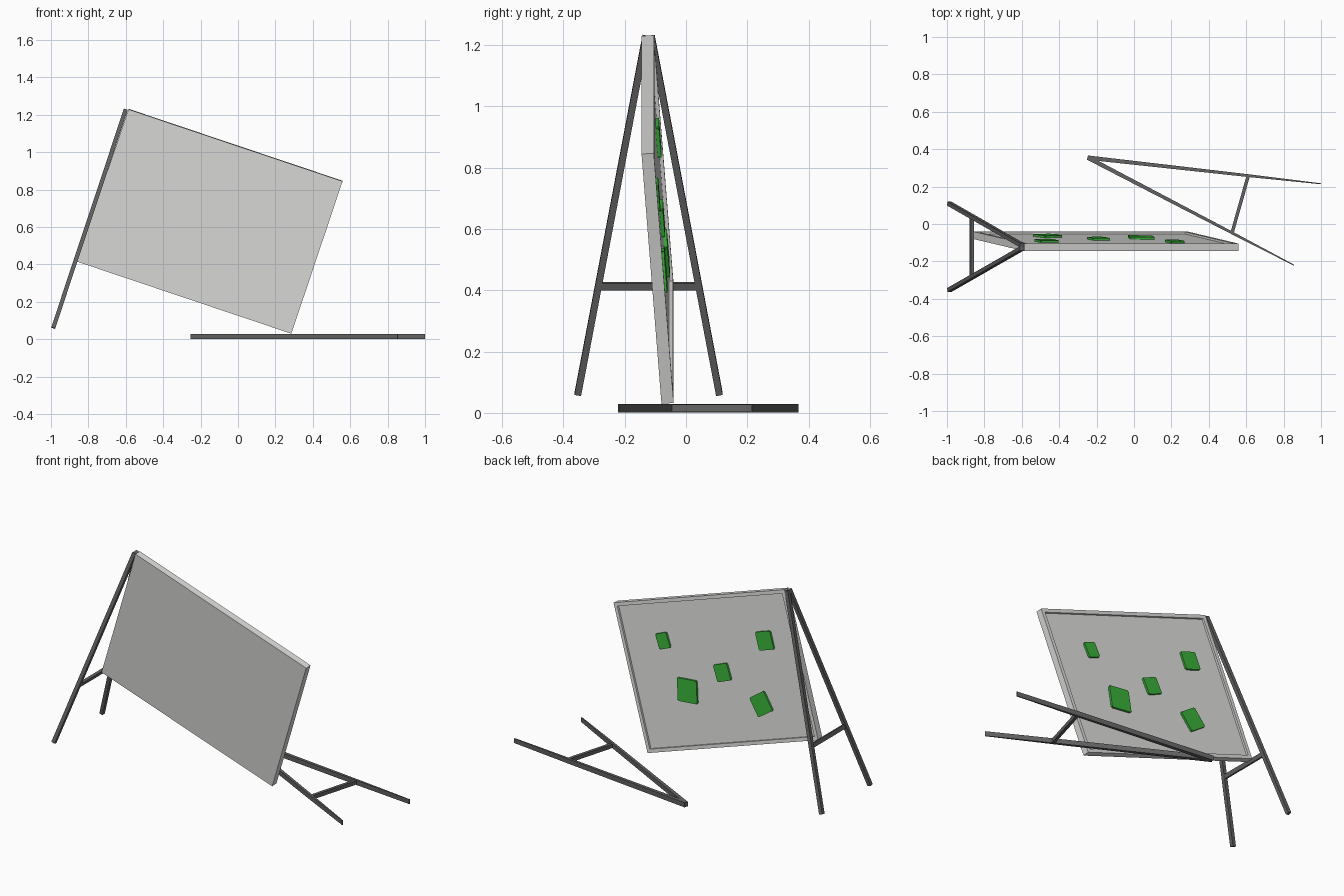
import bpy, bmesh, math
from mathutils import Vector, Matrix

if "Cube" in bpy.data.objects:
    bpy.data.objects.remove(bpy.data.objects["Cube"])


def material(name, rgb):
    m = bpy.data.materials.new(name)
    m.diffuse_color = (*rgb, 1)
    m.use_nodes = True
    m.node_tree.nodes["Principled BSDF"].inputs["Base Color"].default_value = m.diffuse_color
    return m


GREY = material("panel grey", (0.72, 0.72, 0.71))
DARK = material("dark metal", (0.125, 0.125, 0.125))
GREEN = material("patch green", (0.04, 0.42, 0.04))


def finish(name, bm, mat):
    bmesh.ops.recalc_face_normals(bm, faces=bm.faces)
    me = bpy.data.meshes.new(name)
    bm.to_mesh(me)
    bm.free()
    me.materials.append(mat)
    ob = bpy.data.objects.new(name, me)
    bpy.context.collection.objects.link(ob)
    return ob


def beam(name, stations, normal, thick):
    """Bar through (point, width) stations; thick is measured along normal."""
    n = Vector(normal).normalized()
    pts = [Vector(p) for p, _ in stations]
    side = (pts[-1] - pts[0]).cross(n).normalized()
    bm = bmesh.new()
    rings = []
    for p, (_, w) in zip(pts, stations):
        rings.append([bm.verts.new(p + side * w / 2 * a + n * thick / 2 * b)
                      for a, b in ((-1, -1), (1, -1), (1, 1), (-1, 1))])
    for r, s in zip(rings, rings[1:]):
        for i in range(4):
            j = (i + 1) % 4
            bm.faces.new((r[i], r[j], s[j], s[i]))
    bm.faces.new(rings[0])
    bm.faces.new(rings[-1])
    return finish(name, bm, DARK)


# Panel frame: u along the long edge, v down the short edge, n to the back
U, V = Vector((1.145, 0, -0.385)), Vector((-0.272, 0.065, -0.815))
W, H, T, RECESS = U.length, V.length, 0.04, 0.012
u = U.normalized()
n = u.cross(V).normalized()
v = n.cross(u)
M = Matrix((u, v, n)).transposed().to_4x4()
M.translation = Vector((-0.586, -0.145, 1.229))

# Tilted tray panel with a recessed back
bm = bmesh.new()
bmesh.ops.create_cube(bm, size=1, matrix=Matrix.Translation((W / 2, H / 2, T / 2))
                      @ Matrix.Diagonal((W, H, T, 1)))
back = [f for f in bm.faces if f.normal.z > 0.9]
bmesh.ops.inset_individual(bm, faces=back, thickness=0.03)
bmesh.ops.inset_individual(bm, faces=back, thickness=0.0005, depth=0)
bmesh.ops.translate(bm, verts=back[0].verts, vec=(0, 0, -RECESS))
bm.transform(M)
finish("panel", bm, GREY)

# Green patches: centre (fractions of panel), size, rotation in degrees
patches = [(0.767, 0.275, 0.078, 0.090, 4), (0.181, 0.325, 0.104, 0.106, 0),
           (0.467, 0.512, 0.097, 0.099, 3), (0.692, 0.614, 0.132, 0.135, -13),
           (0.284, 0.738, 0.114, 0.120, 16)]
for i, (a, b, w, h, rot) in enumerate(patches):
    bm = bmesh.new()
    bmesh.ops.create_cube(bm, size=1, matrix=Matrix.Diagonal((w, h, 0.016, 1)))
    corners = [e for e in bm.edges
               if abs((e.verts[0].co - e.verts[1].co).normalized().z) > 0.9]
    bmesh.ops.bevel(bm, geom=corners, offset=0.005, segments=2, affect='EDGES')
    bm.transform(M @ Matrix.Translation((a * W, b * H, T - RECESS + 0.004))
                 @ Matrix.Rotation(math.radians(rot), 4, 'Z'))
    finish(f"green_patch_{i + 1}", bm, GREEN)

# Standing trestle under the high edge
plane = (0.949, 0, -0.316)
for s, tag in ((-1, "front"), (1, "back")):
    beam(f"standing_{tag}_leg", [((-0.600, -0.122 + s * 0.009, 1.228), 0.022),
                                 ((-0.988, -0.122 + s * 0.231, 0.06), 0.022)], plane, 0.022)
beam("standing_crossbar", [((-0.868, -0.28, 0.413), 0.024),
                           ((-0.868, 0.036, 0.413), 0.024)], plane, 0.016)

# Fallen trestle lying flat, its legs narrowing toward the feet
apex = Vector((-0.248, 0.355, 0.015))
for tag, foot in (("back", (1.0, 0.215, 0.015)), ("front", (0.855, -0.22, 0.015))):
    foot = Vector(foot)
    beam(f"fallen_{tag}_leg", [(apex, 0.023), (apex.lerp(foot, 0.68), 0.015),
                               (foot, 0.005)], (0, 0, 1), 0.028)
beam("fallen_crossbar", [((0.61, 0.255, 0.015), 0.018),
                         ((0.525, -0.045, 0.015), 0.018)], (0, 0, 1), 0.024)
